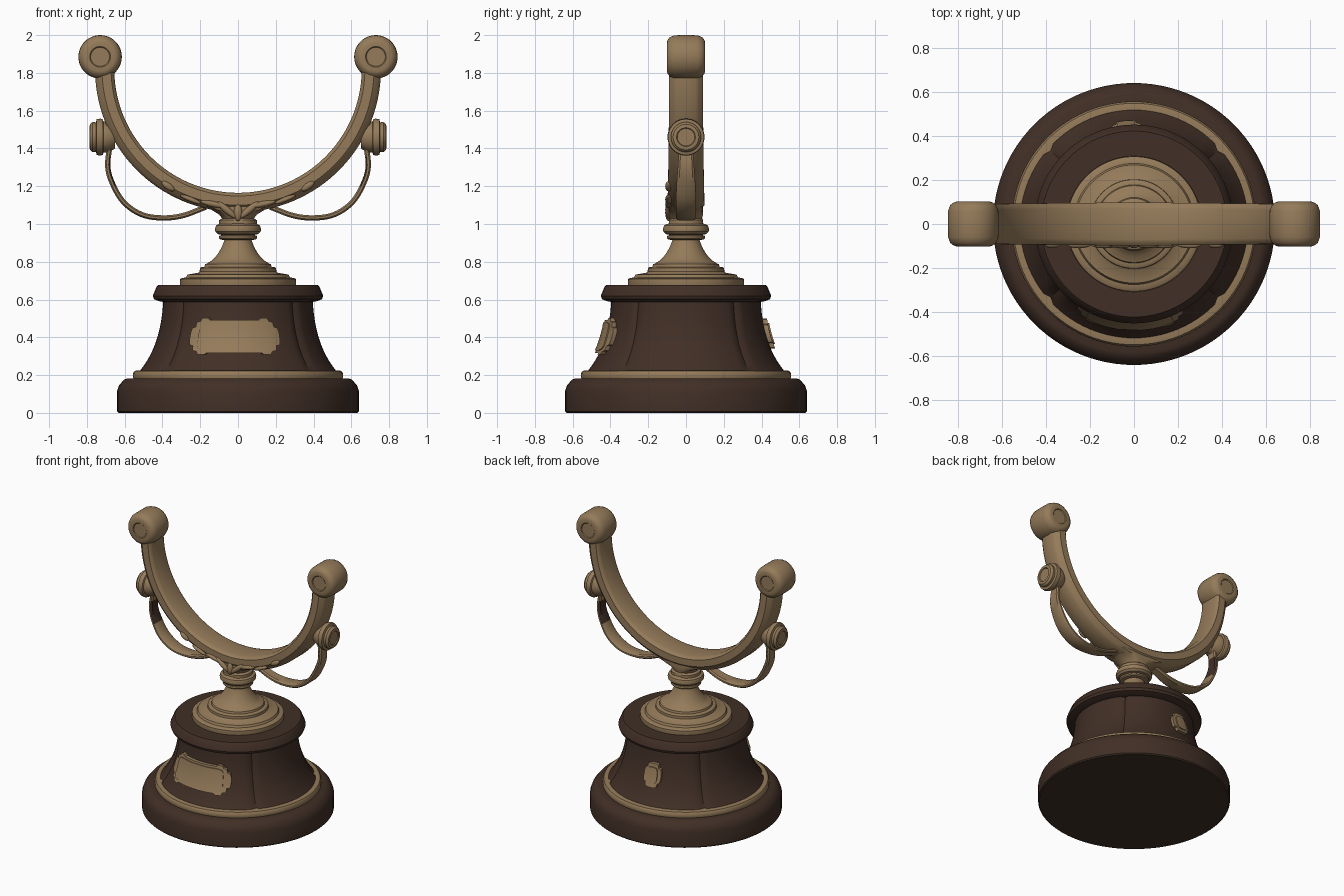
import bpy, bmesh, math
from mathutils import Vector

if "Cube" in bpy.data.objects:
    bpy.data.objects.remove(bpy.data.objects["Cube"])


def material(name, rgb):
    m = bpy.data.materials.new(name)
    m.diffuse_color = (*rgb, 1)
    m.use_nodes = True
    m.node_tree.nodes["Principled BSDF"].inputs["Base Color"].default_value = m.diffuse_color
    return m


BRONZE = material("antique bronze", (0.30, 0.198, 0.102))
WOOD = material("dark wood", (0.052, 0.028, 0.019))


def loft(name, rings, mat, angle=35):
    """Skin a list of closed vertex rings and cap both ends."""
    bm = bmesh.new()
    vs = [[bm.verts.new(p) for p in ring] for ring in rings]
    n = len(rings[0])
    for a, b in zip(vs, vs[1:]):
        for i in range(n):
            j = (i + 1) % n
            bm.faces.new((a[i], a[j], b[j], b[i]))
    bm.faces.new(vs[0])
    bm.faces.new(vs[-1])
    bmesh.ops.recalc_face_normals(bm, faces=bm.faces)
    me = bpy.data.meshes.new(name)
    bm.to_mesh(me)
    bm.free()
    me.materials.append(mat)
    me.shade_smooth()
    me.set_sharp_from_angle(angle=math.radians(angle))
    ob = bpy.data.objects.new(name, me)
    bpy.context.collection.objects.link(ob)
    return ob


def lathe(name, profile, mat, place=lambda x, y, h: (x, y, h), n=96, grooves=(), stretch=1):
    """Turn (radius, height) points; grooves are segment numbers pushed inward."""
    rings = []
    for r, h in profile:
        ring = []
        for i in range(n):
            a = math.tau * i / n
            q = r - (0.014 if i in grooves else 0)
            ring.append(place(q * math.cos(a), q * math.sin(a) * stretch, h))
        rings.append(ring)
    return loft(name, rings, mat)


def smooth_path(pts, steps=6):
    """Catmull-Rom curve through the points."""
    p = [Vector(q) for q in pts]
    p = [2 * p[0] - p[1]] + p + [2 * p[-1] - p[-2]]
    out = []
    for i in range(1, len(p) - 2):
        a, b, c, d = p[i - 1:i + 3]
        for k in range(steps):
            t = k / steps
            out.append(0.5 * (2 * b + (c - a) * t + (2 * a - 5 * b + 4 * c - d) * t * t
                              + (3 * b - a - 3 * c + d) * t ** 3))
    return out + [p[-2]]


# Wooden base
lathe("plinth", [(.632, 0), (.64, .008), (.64, .115), (.63, .145), (.605, .175),
                 (.585, .183), (.5, .183)], WOOD)
lathe("bronze_band", [(.5, .18), (.553, .18), (.556, .187), (.556, .21), (.548, .222),
                      (.53, .225), (.5, .225)], BRONZE)
body = smooth_path([(.525, .215), (.492, .26), (.463, .31), (.437, .37), (.414, .45),
                    (.401, .53), (.394, .61)], 4)
lathe("base_body", body, WOOD, grooves=(11, 37, 59, 85))
lathe("base_rim", [(.38, .585), (.42, .592), (.445, .602), (.451, .62), (.446, .632),
                   (.431, .668), (.422, .677), (.2, .677)], WOOD)

# Turned bronze stem
foot = [(.305, .67), (.308, .68), (.306, .708), (.298, .714), (.275, .717), (.268, .732),
        (.21, .742), (.203, .748), (.202, .766), (.195, .771), (.178, .773), (.174, .787)]
column = smooth_path([(.166, .79), (.135, .81), (.105, .845), (.083, .885), (.072, .915)], 4)
rings = [(.095, .918), (.102, .925), (.1, .937), (.085, .942), (.108, .947), (.12, .96),
         (.122, .975), (.116, .992), (.1, 1.0), (.085, 1.004), (.085, 1.02)]
lathe("stem", foot + [tuple(p) for p in column] + rings, BRONZE)
lathe("cradle_collar", [(.1, 1.0), (.1, 1.02), (.085, 1.03), (.1, 1.05), (.14, 1.075),
                        (.19, 1.095)], BRONZE, n=48,
      place=lambda x, y, h: (x, max(-.09, min(.09, y)), h))

# Curved cradle: chamfered section swept round a half circle
CZ = 1.82
section = [(.66, -.085), (.655, -.07), (.655, .07), (.66, .085), (.672, .098), (.72, .098),
           (.745, .075), (.757, .055), (.757, -.055), (.745, -.075), (.72, -.098), (.672, -.098)]
arc = []
for i in range(65):
    a = math.radians(-90 + 92 * (i / 32 - 1))
    w = 1 - .1 * abs(i / 32 - 1)
    arc.append([(r * math.cos(a), y * w, CZ + r * math.sin(a)) for r, y in section])
loft("cradle", arc, BRONZE)

for s, side in ((-1, "left"), (1, "right")):
    # Rounded scroll end
    lathe(side + "_scroll_end", [(.05, -.096), (.055, -.101), (.078, -.101), (.088, -.098),
                                 (.104, -.086), (.114, -.06), (.115, 0), (.114, .06),
                                 (.104, .086), (.088, .098), (.078, .101), (.055, .101),
                                 (.05, .096)],
          BRONZE, n=48, place=lambda x, y, h: (s * .73 + x, h, 1.885 + y))
    # Side knob
    lathe(side + "_knob", [(.06, .65), (.082, .69), (.082, .712), (.094, .716), (.098, .728),
                           (.095, .748), (.078, .752), (.08, .77), (.068, .784), (.05, .786),
                           (.046, .78)],
          BRONZE, n=40, place=lambda x, y, h: (s * h, x, 1.46 + y))
    # Thin ribbon handle
    path = smooth_path([(.675, 1.43), (.69, 1.31), (.665, 1.215), (.605, 1.115), (.51, 1.05),
                        (.40, 1.032), (.29, 1.045), (.17, 1.09)], 5)
    ribbon = []
    for i, p in enumerate(path):
        t = (path[min(i + 1, len(path) - 1)] - path[max(i - 1, 0)]).normalized()
        nrm = Vector((t.y, -t.x)) * .014
        w = .034 + .02 * math.sin(math.pi * i / (len(path) - 1))
        ribbon.append([(s * (p.x + k * nrm.x), y * w, p.y + k * nrm.y) for k, y in
                       ((1, -.75), (1, .75), (.4, 1), (-.4, 1), (-1, .75), (-1, -.75),
                        (-.4, -1), (.4, -1))])
    ob = loft(side + "_ribbon", ribbon, BRONZE)
    # Dark inlay on the inward face of the ribbon's upper part
    ob.data.materials.append(WOOD)
    for f in ob.data.polygons:
        if f.normal.x * s < -.7 and 1.2 < f.center.z < 1.35:
            f.material_index = 1


# Leaf relief on the cradle front
def leaf(name, x, z, length, width, turn):
    c, sn = math.cos(math.radians(turn)), math.sin(math.radians(turn))
    prof = [(math.sin(math.pi * k / 8) + .01, -math.cos(math.pi * k / 8)) for k in range(9)]
    lathe(name, prof, BRONZE, n=16, place=lambda u, v, h: (
        x + c * h * length - sn * u * width, -.092 + v * .018, z + sn * h * length + c * u * width))


for s, side in ((-1, "left"), (1, "right")):
    for k, (x, z, l, w, t) in enumerate(((.06, 1.075, .07, .018, 40), (.13, 1.105, .07, .016, 12),
                                         (.25, 1.13, .06, .013, 22), (.37, 1.2, .04, .018, 35))):
        leaf(f"{side}_leaf_{k + 1}", s * x, z, l, w, s * t)
leaf("centre_leaf", 0, 1.06, .045, .022, 90)


# Plaques bent round the base body
def body_radius(z):
    for a, b in zip(body, body[1:]):
        if a.y <= z <= b.y:
            return a.x + (b.x - a.x) * (z - a.y) / (b.y - a.y)
    return body[-1].x


def plaque(name, x0, z0, outline, depth, back=1):
    """outline: (offset along x, half height) from one end to the other."""
    rings = []
    for u, h in outline:
        zs = [z0 + h * (k / 3 - 1) for k in range(7)]
        ring = []
        for z, d in [(z, depth) for z in zs] + [(z, -.012) for z in reversed(zs)]:
            r = body_radius(z) + d
            a = (x0 + u) / .45
            ring.append((r * math.sin(a), back * r * math.cos(a), z))
        rings.append(ring)
    loft(name, rings, BRONZE, 25)


def mirrored(half):
    return [(-u, h) for u, h in half] + [(u, h) for u, h in reversed(half)]


plaque("front_plaque", -.02, .405, mirrored([(.25, .02), (.243, .045), (.222, .05), (.218, .075),
       (.195, .08), (.185, .097), (.15, .097), (.14, .088), (.09, .088), (.04, .088)]), .024, -1)
plaque("front_plaque_panel", -.02, .405, mirrored([(.195, .05), (.185, .066), (.15, .074),
       (.1, .074), (.05, .074)]), .031, -1)
plaque("back_plaque", -.035, .42, mirrored([(.066, .02), (.06, .045), (.045, .05), (.04, .075),
       (.015, .08)]), .024)
plaque("back_plaque_panel", -.035, .42, mirrored([(.04, .03), (.03, .05), (.01, .055)]), .032)
